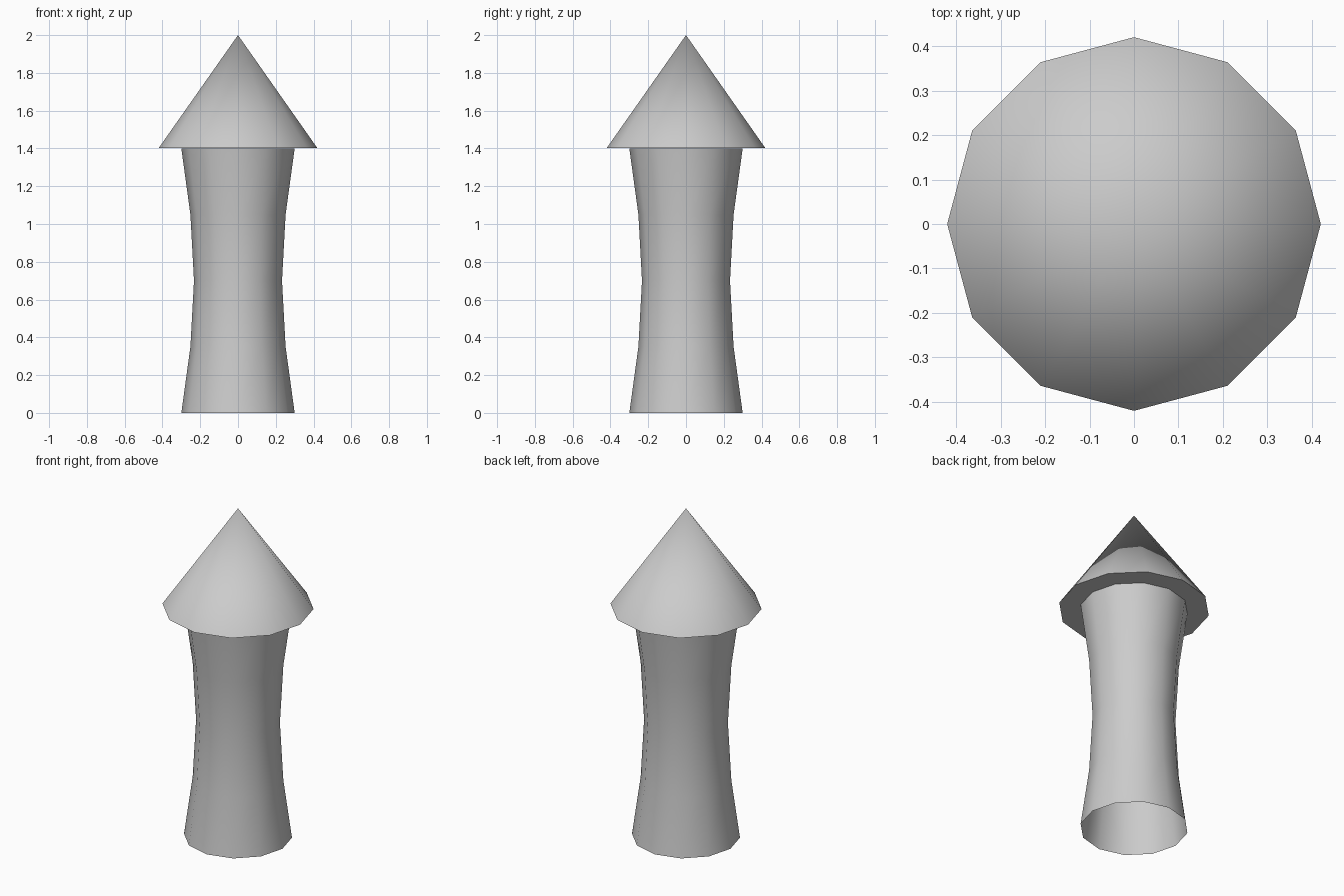
import bpy, bmesh, math

SIDES = 12

cube = bpy.data.objects.get("Cube")
if cube:
    bpy.data.objects.remove(cube, do_unlink=True)

grey = bpy.data.materials.new("plain grey")
grey.use_nodes = True
colour = (0.6, 0.6, 0.6, 1)
grey.diffuse_color = colour
grey.node_tree.nodes["Principled BSDF"].inputs["Base Color"].default_value = colour


def finish(bm, name):
    """Turn the bmesh into a smooth object with sharp rims."""
    mesh = bpy.data.meshes.new(name)
    bm.to_mesh(mesh)
    bm.free()
    mesh.materials.append(grey)
    obj = bpy.data.objects.new(name, mesh)
    bpy.context.collection.objects.link(obj)
    bpy.ops.object.select_all(action="DESELECT")
    obj.select_set(True)
    bpy.context.view_layer.objects.active = obj
    bpy.ops.object.shade_smooth_by_angle(angle=math.radians(40))


def add_ring(bm, radius, z):
    step = math.tau / SIDES
    return [bm.verts.new((radius * math.cos(i * step), radius * math.sin(i * step), z))
            for i in range(SIDES)]


# Waisted hollow stem, open at the ends
bm = bmesh.new()
profile = [(0.3, 0), (0.252, 0.35), (0.233, 0.7), (0.252, 1.05), (0.3, 1.4)]
rings = [add_ring(bm, r, z) for r, z in profile]
for low, high in zip(rings, rings[1:]):
    for i in range(SIDES):
        j = (i + 1) % SIDES
        bm.faces.new((low[i], low[j], high[j], high[i]))
finish(bm, "stem")

# Pointed cap with a flat underside
bm = bmesh.new()
rim = add_ring(bm, 0.42, 1.402)
tip = bm.verts.new((0, 0, 2))
for i in range(SIDES):
    bm.faces.new((rim[i], rim[(i + 1) % SIDES], tip))
bm.faces.new(rim[::-1])
finish(bm, "pointed_cap")
